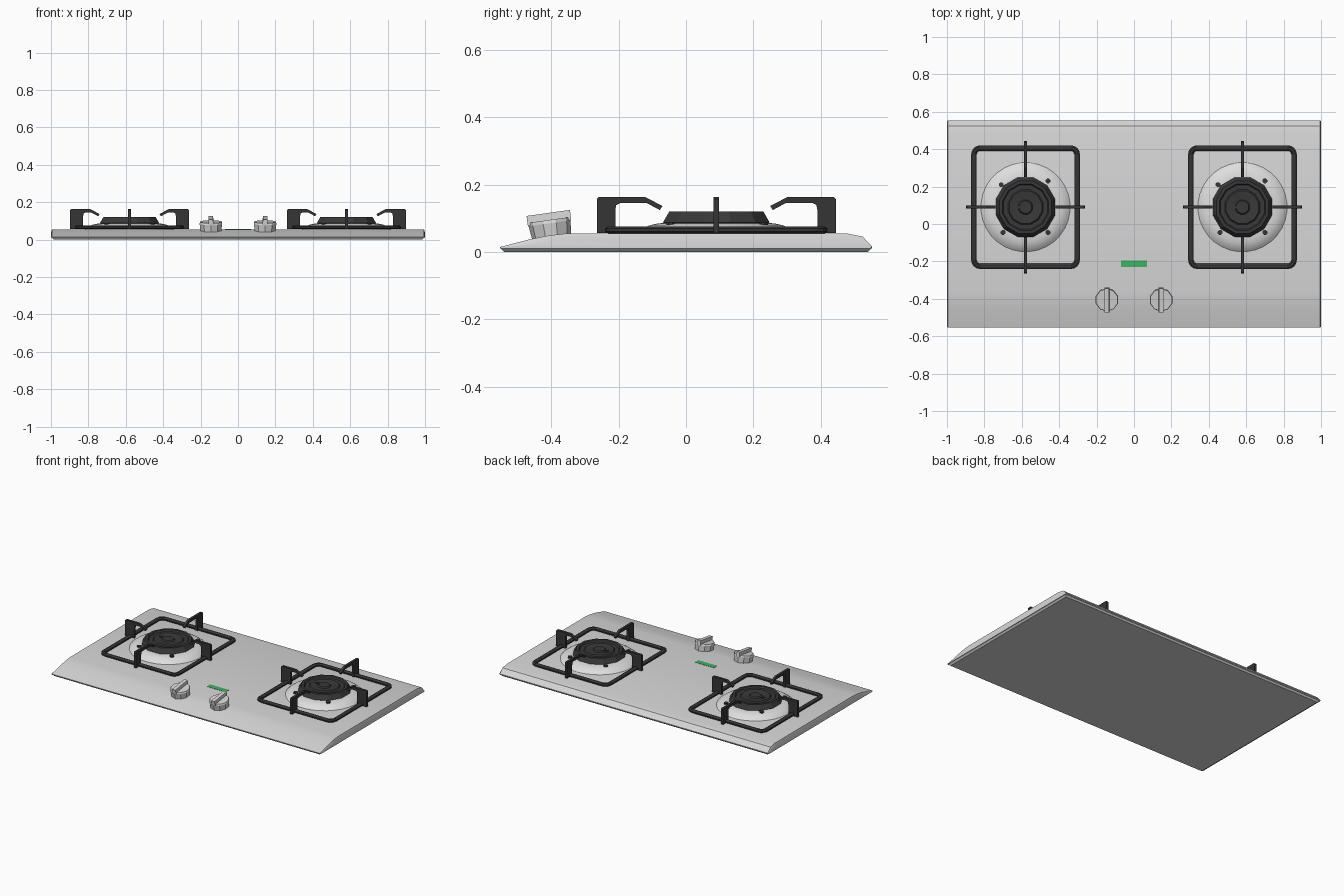
import bpy, bmesh, math
from mathutils import Matrix, Vector

cube = bpy.data.objects.get("Cube")
if cube:
    bpy.data.objects.remove(cube, do_unlink=True)


def material(name, r, g, b):
    m = bpy.data.materials.new(name)
    m.use_nodes = True
    m.diffuse_color = (r, g, b, 1)
    m.node_tree.nodes["Principled BSDF"].inputs["Base Color"].default_value = (r, g, b, 1)
    return m


STEEL = material("brushed steel", 0.68, 0.68, 0.68)
DISH = material("pale steel", 0.73, 0.73, 0.73)
IRON = material("black iron", 0.035, 0.035, 0.035)
CAP = material("dark burner", 0.04, 0.04, 0.04)
GREEN = material("green display", 0.05, 0.45, 0.13)


def finish(name, bm, mat, loc=(0, 0, 0), angle=None):
    """Turn a bmesh into a placed, coloured object, smooth below the angle."""
    bmesh.ops.recalc_face_normals(bm, faces=bm.faces[:])
    me = bpy.data.meshes.new(name)
    bm.to_mesh(me)
    bm.free()
    me.materials.append(mat)
    ob = bpy.data.objects.new(name, me)
    bpy.context.collection.objects.link(ob)
    ob.location = loc
    if angle:
        bpy.ops.object.select_all(action="DESELECT")
        ob.select_set(True)
        bpy.context.view_layer.objects.active = ob
        bpy.ops.object.shade_smooth_by_angle(angle=math.radians(angle))
    return ob


def loft(name, rings, mat, loc=(0, 0, 0), angle=None, closed=False):
    """Skin equal-length loops; cap both ends or close into a ring."""
    bm = bmesh.new()
    loops = [[bm.verts.new(p) for p in ring] for ring in rings]
    pairs = list(zip(loops, loops[1:]))
    if closed:
        pairs.append((loops[-1], loops[0]))
    for a, b in pairs:
        for i in range(len(a)):
            j = (i + 1) % len(a)
            bm.faces.new((a[i], a[j], b[j], b[i]))
    if not closed:
        bm.faces.new(loops[0])
        bm.faces.new(loops[-1])
    return finish(name, bm, mat, loc, angle)


def lathe(name, profile, sides, mat, loc, angle=None):
    """Turn (radius, height) points about z."""
    turn = [math.tau * (i + 0.5) / sides for i in range(sides)]
    rings = [[(r * math.cos(t), r * math.sin(t), z) for t in turn] for r, z in profile]
    return loft(name, rings, mat, loc, angle)


def box(name, size, mat, loc):
    bm = bmesh.new()
    bmesh.ops.create_cube(bm, size=1)
    bmesh.ops.scale(bm, vec=size, verts=bm.verts)
    return finish(name, bm, mat, loc)


# Hob top: side profile carried along x, with narrow bevelled ends
full = [(-0.553, 0.01), (-0.553, 0.015), (-0.46, 0.039), (-0.41, 0.049), (-0.36, 0.055),
        (0.48, 0.055), (0.525, 0.046), (0.553, 0.016), (0.553, 0.01)]
low = [(-0.55, 0.01), (-0.55, 0.013), (-0.44, 0.026), (-0.39, 0.032), (-0.34, 0.036),
       (0.47, 0.036), (0.515, 0.034), (0.55, 0.015), (0.55, 0.01)]
ends = [(-1, low), (-0.995, full), (0.995, full), (1, low)]
loft("hob_top", [[(x, y, z) for y, z in prof] for x, prof in ends], STEEL, angle=25)

# Underside tray
tray = [(0.985, 0.54, 0), (0.997, 0.55, 0.011)]
loft("base_tray", [[(-x, -y, z), (x, -y, z), (x, y, z), (-x, y, z)] for x, y, z in tray], STEEL)

# Display plate
box("display", (0.14, 0.036, 0.002), GREEN, (0, -0.213, 0.0555))


def frame_path(hx, hy, r, steps=4):
    """Rounded rectangle as (point, outward direction) pairs."""
    path = []
    for k, (sx, sy) in enumerate([(1, 1), (-1, 1), (-1, -1), (1, -1)]):
        for s in range(steps + 1):
            t = math.pi / 2 * (k + s / steps)
            out = Vector((math.cos(t), math.sin(t), 0))
            path.append((Vector((sx * (hx - r), sy * (hy - r), 0)) + out * r, out))
    return path


def pan_frame(name, loc):
    """Rounded rectangle of eight-sided bar, wider than it is tall."""
    rings = []
    for p, out in frame_path(0.276, 0.316, 0.034):
        rings.append([p + out * 0.016 * math.cos(t) + Vector((0, 0, 0.011 * math.sin(t)))
                      for t in [math.tau * (i + 0.5) / 8 for i in range(8)]])
    loft(name, rings, IRON, loc, closed=True)


def pan_support(name, reach, leg, turn, loc):
    """Bent flat arm: leg on the frame, bar towards the burner, dipped tip."""
    inner = reach - leg
    outline = [(reach, 0.057), (reach, 0.158), (reach - 0.006, 0.164), (0.212, 0.164),
               (0.16, 0.137), (0.168, 0.125), (0.207, 0.146), (inner - 0.015, 0.146),
               (inner - 0.003, 0.14), (inner, 0.125), (inner, 0.057)]
    rot = Matrix.Rotation(turn, 3, "Z")
    rings = [[rot @ Vector((d, side * 0.008, z)) for d, z in outline] for side in (-1, 1)]
    loft(name, rings, IRON, loc)


# Two cooking zones and their knobs
for side, sx in (("right", -1), ("left", 1)):
    centre = (sx * 0.58, 0.09, 0)

    # Raised spill dish, rising gently to a shallow rim
    lathe(side + "_spill_dish", [(0.24, 0.054), (0.228, 0.064), (0.214, 0.073), (0.198, 0.08),
                                 (0.175, 0.085), (0.15, 0.087)], 32, DISH, centre, 60)

    # Burner: faceted skirt, one groove and a centre boss
    lathe(side + "_burner", [(0.15, 0.08), (0.164, 0.088), (0.145, 0.12), (0.128, 0.12),
                             (0.122, 0.11), (0.097, 0.11), (0.09, 0.117), (0.04, 0.112),
                             (0.034, 0.12)], 12, CAP, centre)
    box(side + "_burner_bridge", (0.035, 0.014, 0.012), CAP, (centre[0] - 0.047, 0.09, 0.114))

    # Igniter pins around the burner
    for i, (px, py) in enumerate([(-0.13, 0.12), (0.12, 0.14), (-0.12, -0.135), (0.12, -0.135)]):
        lathe(f"{side}_pin_{i + 1}", [(0.014, 0.06), (0.014, 0.09)], 8, IRON,
              (centre[0] + px, centre[1] + py, 0))

    # Pan stand
    pan_frame(side + "_pan_frame", (centre[0], centre[1], 0.066))
    for i in range(4):
        reach, leg = ((0.318, 0.07), (0.355, 0.055))[i % 2]
        pan_support(f"{side}_pan_support_{i + 1}", reach, leg, i * math.pi / 2, centre)

    # Knob tilted with the sloping front edge
    spot, tilt = (sx * 0.145, -0.4, 0.05), math.radians(8)
    knob = lathe(side + "_knob", [(0.058, -0.006), (0.063, 0.036), (0.06, 0.046)], 10, STEEL, spot)
    grip = loft(side + "_knob_grip", [[(-w, -0.065, z), (w, -0.065, z), (w, 0.065, z), (-w, 0.065, z)]
                                      for w, z in ((0.014, 0.036), (0.012, 0.067))], STEEL, spot)
    for part in (knob, grip):
        part.rotation_euler.x = tilt
